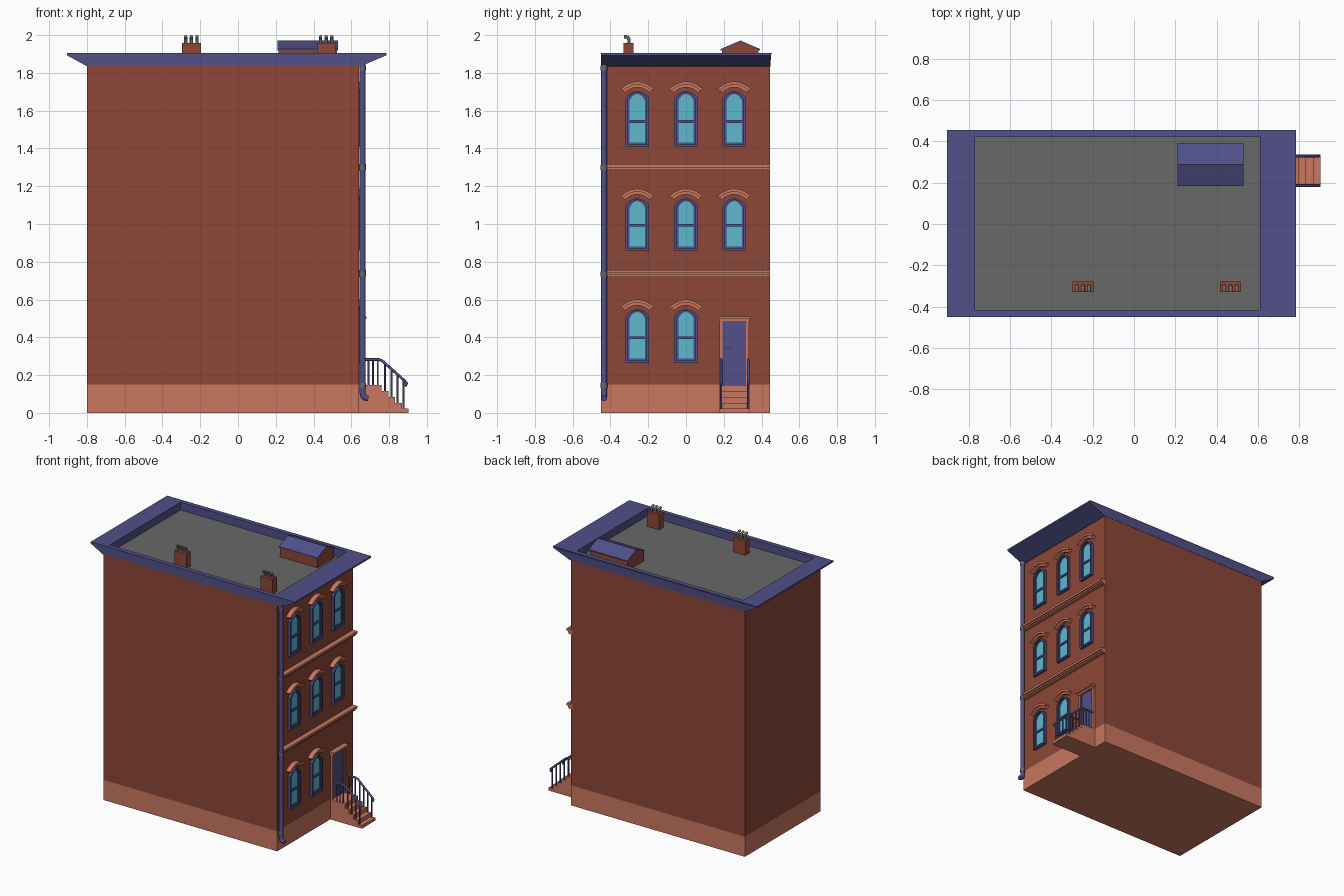
import bpy, bmesh, math
from mathutils import Vector

if "Cube" in bpy.data.objects:
    bpy.data.objects.remove(bpy.data.objects["Cube"])

def material(name, r, g, b):
    m = bpy.data.materials.new(name)
    m.diffuse_color = (r, g, b, 1)
    m.use_nodes = True
    m.node_tree.nodes["Principled BSDF"].inputs["Base Color"].default_value = m.diffuse_color
    return m

BRICK = material("brick red", 0.262, 0.062, 0.037)
STONE = material("terracotta stone", 0.58, 0.185, 0.115)
BLUE = material("painted blue", 0.082, 0.08, 0.25)
GLASS = material("window glass", 0.11, 0.48, 0.62)
GREY = material("roof grey", 0.14, 0.14, 0.14)

def loft(name, rings, mat, cap=True, closed=False, smooth=False):
    """Skin a list of equal-length point rings."""
    bm = bmesh.new()
    vs = [[bm.verts.new(p) for p in r] for r in rings]
    n = len(rings[0])
    pairs = list(zip(vs, vs[1:])) + ([(vs[-1], vs[0])] if closed else [])
    for a, b in pairs:
        for i in range(n):
            j = (i + 1) % n
            bm.faces.new((a[i], a[j], b[j], b[i]))
    if cap and not closed:
        bm.faces.new(vs[0])
        bm.faces.new(vs[-1])
    bmesh.ops.recalc_face_normals(bm, faces=bm.faces)
    me = bpy.data.meshes.new(name)
    bm.to_mesh(me)
    bm.free()
    me.materials.append(mat)
    ob = bpy.data.objects.new(name, me)
    bpy.context.collection.objects.link(ob)
    if smooth:
        bpy.ops.object.select_all(action='DESELECT')
        ob.select_set(True)
        bpy.context.view_layer.objects.active = ob
        bpy.ops.object.shade_smooth_by_angle(angle=math.radians(50))
    return ob

def rect(x0, x1, y0, y1, z):
    return [(x0, y0, z), (x1, y0, z), (x1, y1, z), (x0, y1, z)]

def box(name, x0, x1, y0, y1, z0, z1, mat):
    return loft(name, [rect(x0, x1, y0, y1, z0), rect(x0, x1, y0, y1, z1)], mat)

def along_x(pts, x):
    return [(x, y, z) for y, z in pts]

def along_y(pts, y):
    return [(x, y, z) for x, z in pts]

def tube(name, path, r, normal, mat, sides=10):
    """Round tube along a path lying in the plane with the given normal."""
    p, n, rings = [Vector(q) for q in path], Vector(normal), []
    for i, q in enumerate(p):
        a = (q - p[i - 1]).normalized() if i else None
        b = (p[i + 1] - q).normalized() if i < len(p) - 1 else None
        t = ((a or b) + (b or a)).normalized()
        s = t.cross(n)
        k = 1 / max(0.6, t.dot(a or b))
        rings.append([q + r * (math.cos(w) * n + k * math.sin(w) * s)
                      for w in (math.tau * j / sides for j in range(sides))])
    return loft(name, rings, mat, smooth=True)

F = 0.64            # street facade plane
Y0, Y1 = -0.45, 0.445

# Main block: stone base with brick above
body = loft("building_body", [rect(-0.80, F, Y0, Y1, z) for z in (0, 0.15, 1.84)], BRICK)
body.data.materials.append(STONE)
for f in body.data.polygons:
    if f.center.z < 0.15:
        f.material_index = 1

# Flared cornice with sunken roof
loft("cornice", [rect(-0.80, 0.65, -0.45, 0.447, 1.835),
                 rect(-0.905, 0.785, -0.45, 0.45, 1.893),
                 rect(-0.905, 0.785, -0.45, 0.455, 1.905),
                 rect(-0.77, 0.61, -0.415, 0.42, 1.905),
                 rect(-0.77, 0.61, -0.415, 0.42, 1.842)], BLUE)
box("roof_deck", -0.775, 0.615, -0.42, 0.425, 1.836, 1.847, GREY)

# Roof hatch with gabled cover
gable = [(0.19, 1.842), (0.385, 1.842), (0.385, 1.92), (0.288, 1.963), (0.19, 1.92)]
loft("hatch_walls", [along_x(gable, 0.215), along_x(gable, 0.525)], BRICK)
cover = [(0.183, 1.918), (0.288, 1.962), (0.393, 1.918), (0.393, 1.926), (0.288, 1.971), (0.183, 1.926)]
loft("hatch_cover", [along_x(cover, 0.21), along_x(cover, 0.53)], BLUE)

# Chimneys with bent pots
for cx in (-0.247, 0.467):
    box("chimney", cx - 0.05, cx + 0.05, -0.33, -0.278, 1.842, 1.957, BRICK)
    for dx in (-0.03, 0, 0.03):
        x = cx + dx
        tube("chimney_pot", [(x, -0.302, 1.95), (x, -0.302, 1.975), (x, -0.306, 1.986),
                             (x, -0.315, 1.991), (x, -0.328, 1.991)], 0.009, (1, 0, 0), GREY)

# String courses, stepped profile
course = [(F - 0.01, 0), (0.66, 0), (0.66, 0.009), (0.668, 0.009), (0.668, 0.02),
          (0.677, 0.02), (0.677, 0.037), (F - 0.01, 0.037)]
for z in (0.72, 1.28):
    pts = [(x, z + h) for x, h in course]
    loft("string_course", [along_y(pts, -0.417), along_y(pts, Y1)], STONE)

# Windows
def arch(yc, w, bottom, spring, top, n=8):
    pts = [(yc - w, bottom), (yc + w, bottom)]
    for i in range(n + 1):
        t = 1 - 2 * i / n
        pts.append((yc + w * t, spring + (top - spring) * math.sqrt(max(0, 1 - 0.85 * t * t))
                    - (top - spring) * math.sqrt(0.15) * t * t))
    return pts

def frame(name, outer, inner, x1):
    loft(name, [along_x(outer, F - 0.01), along_x(outer, x1),
                along_x(inner, x1), along_x(inner, F - 0.01)], BLUE, closed=True)

def hood_band(yc, w0, e0, a0, w1, e1, a1, x1):
    """Segmental arch band between an inner and an outer curve."""
    ts = [-1 + i / 6 for i in range(13)]
    pts = [(yc + w0 * t, e0 + (a0 - e0) * (1 - t * t)) for t in ts]
    pts += [(yc + w1 * t, e1 + (a1 - e1) * (1 - t * t)) for t in reversed(ts)]
    loft("window_hood", [along_x(pts, F - 0.01), along_x(pts, x1)], STONE)

def window(yc, b, h):
    t = b + h
    frame("window_casing", arch(yc, 0.063, b, t - 0.035, t),
          arch(yc, 0.050, b + 0.012, t - 0.042, t - 0.008), 0.660)
    frame("window_sash", arch(yc, 0.051, b + 0.011, t - 0.042, t - 0.007),
          arch(yc, 0.041, b + 0.022, t - 0.05, t - 0.014), 0.652)
    g = arch(yc, 0.045, b + 0.018, t - 0.047, t - 0.011)
    loft("window_glass", [along_x(g, F - 0.003), along_x(g, F + 0.005)], GLASS)
    m = b + 0.133
    box("window_meeting_rail", F, 0.654, yc - 0.045, yc + 0.045, m - 0.007, m + 0.007, BLUE)
    hood_band(yc, 0.064, t - 0.006, t + 0.022, 0.076, t + 0.004, t + 0.036, 0.662)
    hood_band(yc, 0.076, t + 0.004, t + 0.036, 0.088, t + 0.014, t + 0.052, 0.675)

for b, h, cols in ((0.265, 0.283, 2), (0.86, 0.275, 3), (1.41, 0.292, 3)):
    for yc in (-0.258, 0.0, 0.255)[:cols]:
        window(yc, b, h)

# Door, jambs and bracketed lintel
box("door", F - 0.01, 0.647, 0.19, 0.32, 0.145, 0.482, BLUE)
for y in (0.178, 0.318):
    box("door_jamb", F - 0.01, 0.658, y, y + 0.016, 0.145, 0.485, STONE)
    box("door_inner_jamb", F - 0.01, 0.653, 0.194 if y < 0.2 else 0.312, 0.2 if y < 0.2 else 0.318, 0.145, 0.478, BLUE)
box("door_lintel", F - 0.01, 0.665, 0.176, 0.336, 0.482, 0.496, STONE)
box("door_lintel_cap", F - 0.01, 0.68, 0.17, 0.342, 0.496, 0.51, STONE)
box("door_handle", F, 0.657, 0.205, 0.232, 0.342, 0.35, STONE)

# Front steps
stair, x = [(F - 0.01, 0), (F - 0.01, 0.147)], 0
for x, z, below in ((0.76, 0.147, 0.115), (0.797, 0.115, 0.083), (0.832, 0.083, 0.052),
                    (0.868, 0.052, 0.022), (0.902, 0.022, 0)):
    stair += [(x, z), (x, below)]
loft("front_steps", [along_y(stair, 0.178), along_y(stair, 0.337)], STONE)

# Railings on both sides of the steps
for y in (0.186, 0.329):
    tube("handrail", [(0.645, y, 0.283), (0.745, y, 0.283), (0.765, y, 0.275), (0.88, y, 0.172),
                      (0.893, y, 0.157), (0.888, y, 0.147), (0.876, y, 0.152)], 0.007, (0, 1, 0), BLUE, 8)
    for x, z in ((0.69, 0.14), (0.715, 0.14), (0.74, 0.14), (0.778, 0.11),
                 (0.812, 0.08), (0.845, 0.05), (0.877, 0.02)):
        top = 0.283 if x < 0.75 else 0.275 - (x - 0.765) * 0.896
        tube("baluster", [(x, y, z), (x, y, top)], 0.005, (0, 1, 0), BLUE, 8)

# Downpipe with collars and a kicked-out foot
px, py = 0.660, -0.434
tube("downpipe", [(px, py, 1.85), (px, py, 0.105), (px + 0.004, py, 0.09),
                  (px + 0.014, py, 0.08), (px + 0.03, py, 0.077)], 0.0155, (0, 1, 0), BLUE, 12)
for z in (0.145, 0.735, 1.3, 1.825):
    tube("pipe_collar", [(px, py, z - 0.013), (px, py, z + 0.013)], 0.0175, (0, 1, 0), GREY, 12)
